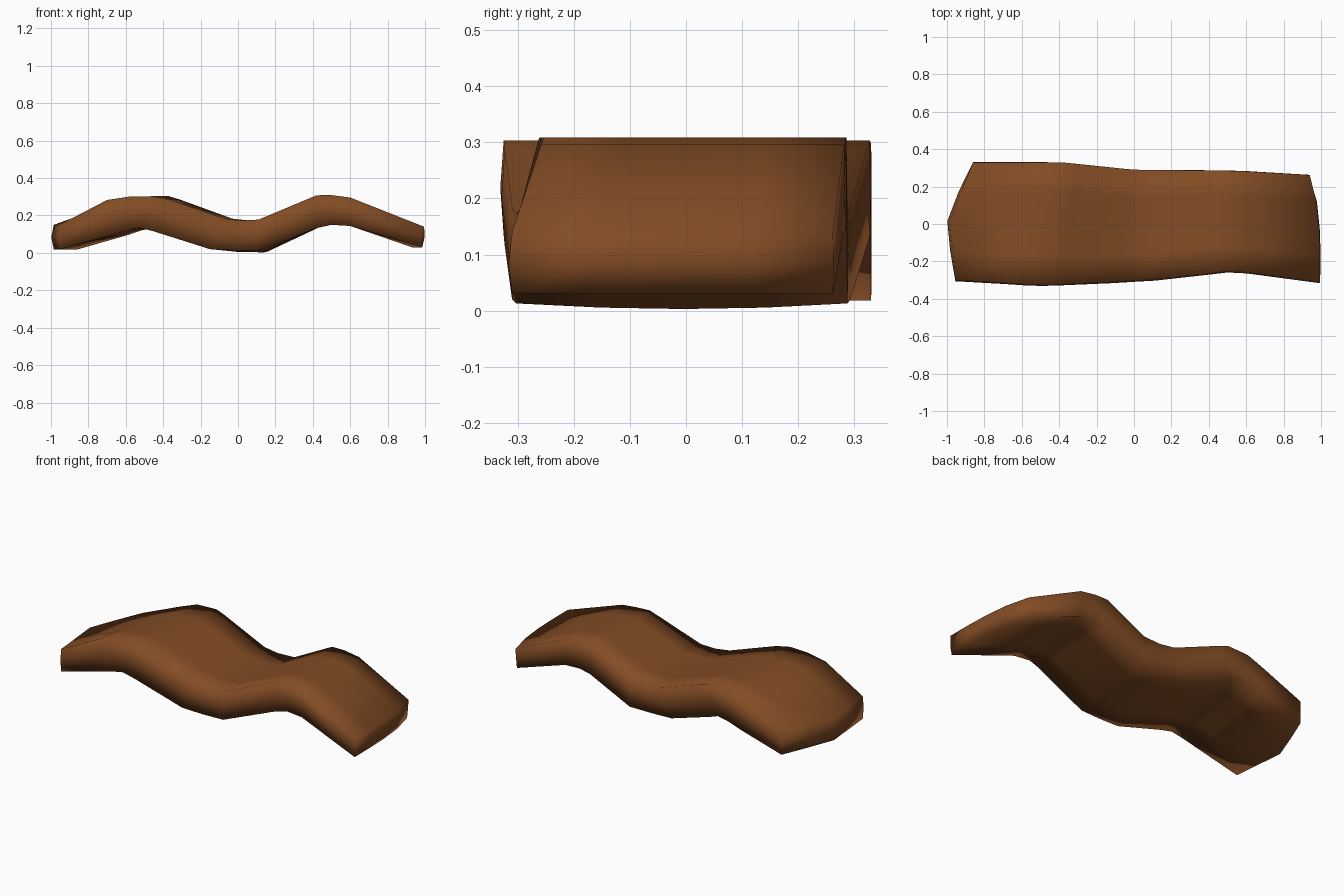
import bpy, bmesh

if "Cube" in bpy.data.objects:
    bpy.data.objects.remove(bpy.data.objects["Cube"])

# Stations along the strip: top x, top z, bottom x, bottom z, front y, back y
ST = [
    (-.955, .150, -.955, .018, -.300, .330),
    (-.70, .283, -.68, .095, -.315, .330),
    (-.58, .301, -.59, .122, -.322, .330),
    (-.46, .303, -.53, .135, -.325, .328),
    (-.37, .285, -.45, .115, -.323, .322),
    (-.07, .183, -.15, .020, -.310, .293),
    (.02, .173, -.02, .013, -.303, .288),
    (.11, .178, .11, .013, -.297, .288),
    (.42, .308, .43, .135, -.262, .286),
    (.50, .309, .50, .150, -.253, .285),
    (.60, .296, .60, .144, -.258, .282),
    (.985, .140, .975, .030, -.310, .262),
]
COLS = [0, .25, .5, .75, 1]
# Sideways skew of each station from the front edge to the back edge
SKEW = [.10, .09, .08, .09, .06, .04, .04, .06, 0, 0, 0, -.04]
# Lowering of the top towards the back edge
DROP = {1: .028, 2: .004}
# Underside bellies down along the middle of the trough
BELLY = {6: .008, 7: .010}
# Outline of the two cut ends
END = {0: [0, -.015, -.03, .03, .095], 11: [.01, .01, .005, -.01, -.045]}

bm = bmesh.new()


def mid(a, b, dx=0, dy=0):
    p = (a.co + b.co) / 2
    return bm.verts.new((p.x + dx, p.y + dy, p.z))


tops, bots, sides = [], [], []
for i, (tx, tz, bx, bz, y0, y1) in enumerate(ST):
    t, b = [], []
    for j, u in enumerate(COLS):
        s = END[i][j] if i in END else SKEW[i] * u
        y = y0 + (y1 - y0) * u
        t.append(bm.verts.new((tx + s, y, tz - DROP.get(i, 0) * u)))
        b.append(bm.verts.new((bx + s, y, bz - BELLY.get(i, 0) * 4 * u * (1 - u))))
    tops.append(t)
    bots.append(b)
    sides.append((mid(t[0], b[0], 0, -.006), mid(t[-1], b[-1], 0, .001)))

# Top, underside and the two long edges
for i in range(len(ST) - 1):
    for j in range(4):
        for g in (tops, bots):
            bm.faces.new((g[i][j], g[i + 1][j], g[i + 1][j + 1], g[i][j + 1]))
    for k, j in ((0, 0), (1, -1)):
        for g in (tops, bots):
            bm.faces.new((g[i][j], g[i + 1][j], sides[i + 1][k], sides[i][k]))

# Slightly bulged cut ends
for i, dx in ((0, -.013), (len(ST) - 1, .008)):
    m = [sides[i][0]] + [mid(tops[i][j], bots[i][j], dx) for j in (1, 2, 3)] + [sides[i][1]]
    for j in range(4):
        for g in (tops, bots):
            bm.faces.new((g[i][j], g[i][j + 1], m[j + 1], m[j]))

bmesh.ops.recalc_face_normals(bm, faces=bm.faces)
for f in bm.faces:
    f.smooth = True
me = bpy.data.meshes.new("wavy_strip")
bm.to_mesh(me)
bm.free()
mat = bpy.data.materials.new("warm brown")
mat.diffuse_color = (.225, .072, .018, 1)
mat.use_nodes = True
mat.node_tree.nodes["Principled BSDF"].inputs["Base Color"].default_value = mat.diffuse_color
me.materials.append(mat)
ob = bpy.data.objects.new("wavy_strip", me)
bpy.context.collection.objects.link(ob)
